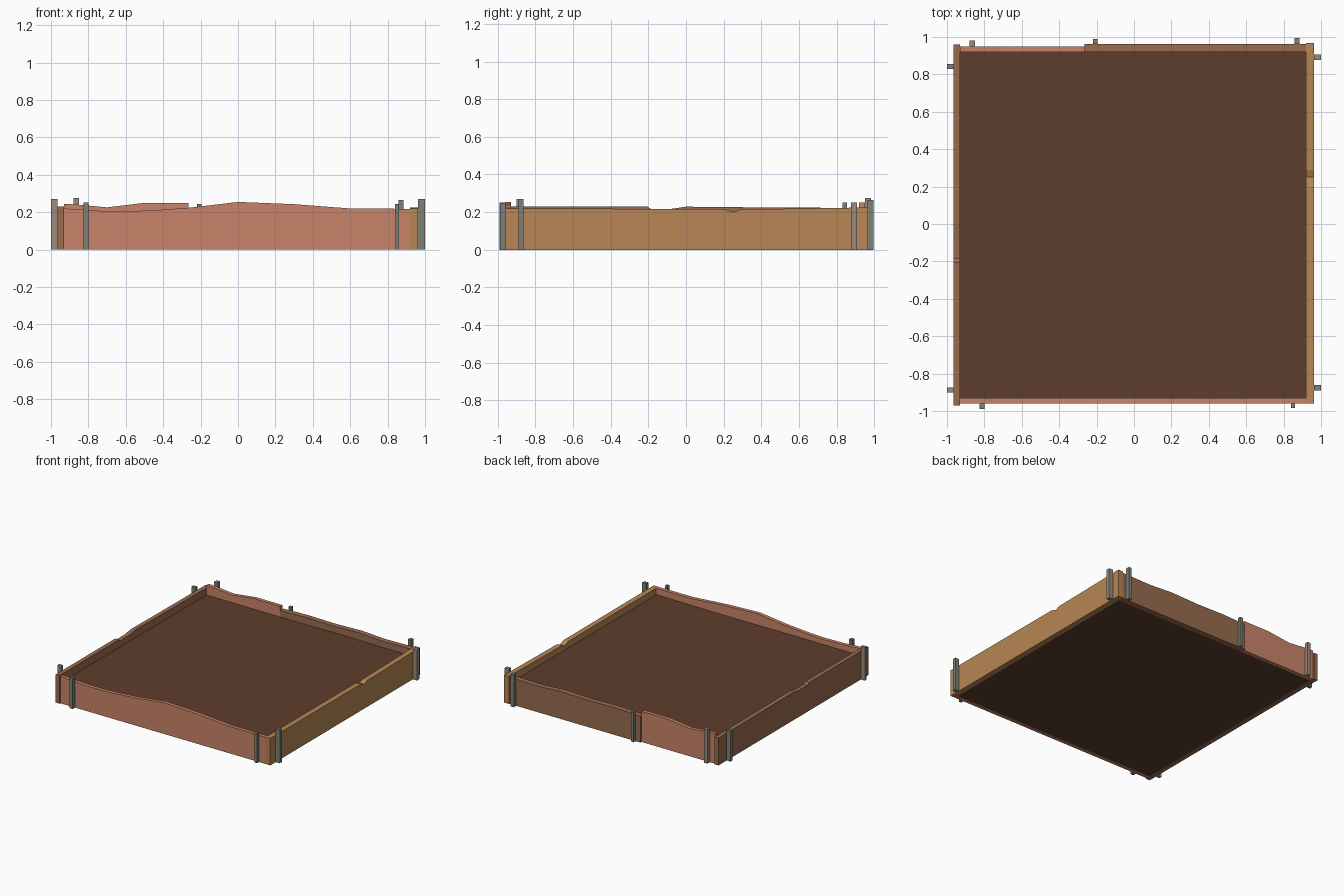
import bpy, bmesh, random

if "Cube" in bpy.data.objects:
    bpy.data.objects.remove(bpy.data.objects["Cube"])

random.seed(4)


def material(name, rgb):
    m = bpy.data.materials.new(name)
    m.diffuse_color = (*rgb, 1)
    m.use_nodes = True
    m.node_tree.nodes["Principled BSDF"].inputs["Base Color"].default_value = m.diffuse_color
    return m


SALMON = material("salmon_wood", (0.58, 0.23, 0.14))
TAN = material("tan_wood", (0.48, 0.24, 0.09))
BROWN = material("brown_wood", (0.32, 0.15, 0.08))
SOIL = material("soil", (0.11, 0.047, 0.026))
GREEN_GREY = material("green_grey_stake", (0.2, 0.22, 0.18))
PINK_GREY = material("pink_grey_stake", (0.33, 0.25, 0.21))


def finish(name, bm, mat):
    bmesh.ops.recalc_face_normals(bm, faces=bm.faces)
    me = bpy.data.meshes.new(name)
    bm.to_mesh(me)
    bm.free()
    me.materials.append(mat)
    ob = bpy.data.objects.new(name, me)
    bpy.context.collection.objects.link(ob)
    return ob


def board(name, axis, inner, outer, top, mat):
    """Plank along an axis; top is a list of (position, height)."""
    bm = bmesh.new()

    def vert(t, d, z):
        return bm.verts.new((t, d, z) if axis == "x" else (d, t, z))

    rings = [[vert(t, inner, 0), vert(t, outer, 0), vert(t, outer, z), vert(t, inner, z)]
             for t, z in top]
    for a, b in zip(rings, rings[1:]):
        for i in range(4):
            j = (i + 1) % 4
            bm.faces.new((a[i], a[j], b[j], b[i]))
    bm.faces.new(rings[0])
    bm.faces.new(rings[-1])
    return finish(name, bm, mat)


def stake(name, x0, x1, y0, y1, h, mat):
    bm = bmesh.new()
    bmesh.ops.create_cube(bm, size=1)
    for v in bm.verts:
        v.co = (x1 if v.co.x > 0 else x0, y1 if v.co.y > 0 else y0, h if v.co.z > 0 else 0)
    return finish(name, bm, mat)


# Wavy and notched planks around the bed
board("front_board", "x", -0.93, -0.96,
      [(-0.93, 0.22), (-0.75, 0.208), (-0.6, 0.205), (-0.45, 0.21), (-0.25, 0.225),
       (0, 0.255), (0.3, 0.243), (0.6, 0.22), (0.92, 0.218)], SALMON)
board("back_left_board", "x", 0.92, 0.95,
      [(-0.93, 0.245), (-0.85, 0.24), (-0.7, 0.226), (-0.5, 0.25), (-0.265, 0.25)], SALMON)
board("back_right_board", "x", 0.92, 0.963,
      [(-0.265, 0.215), (-0.05, 0.222), (0.2, 0.218), (0.45, 0.225), (0.65, 0.213),
       (0.92, 0.218)], BROWN)
board("left_board", "y", -0.93, -0.965,
      [(-0.97, 0.23), (-0.205, 0.23), (-0.185, 0.215), (-0.08, 0.217), (0, 0.229),
       (0.4, 0.225), (0.96, 0.222)], BROWN)
board("right_board", "y", 0.92, 0.963,
      [(-0.96, 0.219), (0.2, 0.217), (0.25, 0.2), (0.29, 0.215), (0.6, 0.219), (0.968, 0.225)], TAN)

# Soil block with a faintly uneven top
bm = bmesh.new()
bmesh.ops.create_grid(bm, x_segments=6, y_segments=6, size=0.925)
for v in bm.verts:
    v.co.x -= 0.005
    v.co.y -= 0.005
    v.co.z = 0.165 + random.uniform(-0.003, 0.003)
side = bmesh.ops.extrude_face_region(bm, geom=bm.faces[:])
for e in side["geom"]:
    if isinstance(e, bmesh.types.BMVert):
        e.co.z = 0.005
finish("soil", bm, SOIL)

# Stakes holding the planks upright
for name, *box, mat in [
    ("left_back_stake", -1, -0.965, 0.83, 0.855, 0.25, GREEN_GREY),
    ("left_front_stake", -1, -0.965, -0.9, -0.875, 0.27, PINK_GREY),
    ("back_left_stake", -0.88, -0.85, 0.95, 0.982, 0.275, PINK_GREY),
    ("back_middle_stake", -0.22, -0.195, 0.963, 0.988, 0.243, GREEN_GREY),
    ("back_right_stake", 0.857, 0.885, 0.963, 0.995, 0.265, GREEN_GREY),
    ("right_back_stake", 0.963, 1, 0.877, 0.907, 0.25, PINK_GREY),
    ("right_front_stake", 0.963, 1, -0.89, -0.862, 0.27, GREEN_GREY),
    ("front_right_stake", 0.84, 0.862, -0.985, -0.96, 0.245, GREEN_GREY),
    ("front_left_stake", -0.825, -0.798, -0.99, -0.96, 0.252, GREEN_GREY),
]:
    stake(name, *box, mat)
